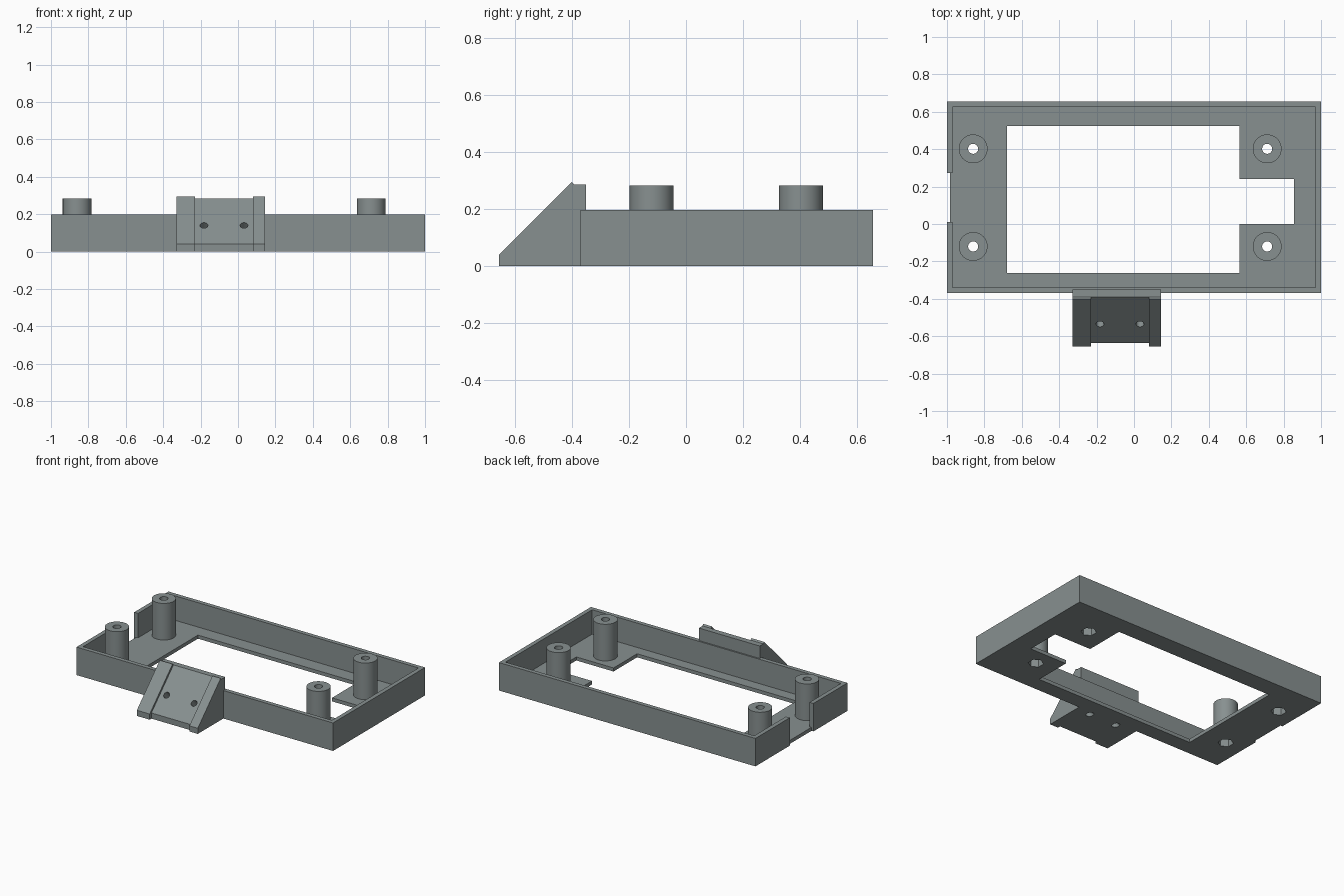
import bpy, bmesh, math
from mathutils import Vector, Matrix

if "Cube" in bpy.data.objects:
    bpy.data.objects.remove(bpy.data.objects["Cube"])

grey = bpy.data.materials.new("slate grey")
grey.diffuse_color = (0.245, 0.28, 0.28, 1)
grey.use_nodes = True
grey.node_tree.nodes["Principled BSDF"].inputs["Base Color"].default_value = grey.diffuse_color


def prism(name, pts, offset):
    """Extrude a closed polygon of 3D points along an offset vector."""
    bm = bmesh.new()
    face = bm.faces.new([bm.verts.new(p) for p in pts])
    top = bmesh.ops.extrude_face_region(bm, geom=[face])["geom"]
    bmesh.ops.translate(bm, vec=Vector(offset),
                        verts=[v for v in top if isinstance(v, bmesh.types.BMVert)])
    bmesh.ops.recalc_face_normals(bm, faces=bm.faces)
    return finish(name, bm)


def finish(name, bm):
    me = bpy.data.meshes.new(name)
    bm.to_mesh(me)
    bm.free()
    me.materials.append(grey)
    ob = bpy.data.objects.new(name, me)
    bpy.context.collection.objects.link(ob)
    return ob


def box(name, x0, x1, y0, y1, z0, z1):
    return prism(name, [(x0, y0, z0), (x1, y0, z0), (x1, y1, z0), (x0, y1, z0)], (0, 0, z1 - z0))


def rod(name, start, end, radius, sides=32):
    a, b = Vector(start), Vector(end)
    turn = (b - a).to_track_quat('Z', 'Y').to_matrix().to_4x4()
    bm = bmesh.new()
    bmesh.ops.create_cone(bm, cap_ends=True, segments=sides, radius1=radius, radius2=radius,
                          depth=(b - a).length, matrix=Matrix.Translation((a + b) / 2) @ turn)
    return finish(name, bm)


def cut(ob, cutter, keep=False):
    bpy.context.view_layer.objects.active = ob
    mod = ob.modifiers.new("cut", 'BOOLEAN')
    mod.operation, mod.solver, mod.object = 'DIFFERENCE', 'EXACT', cutter
    bpy.ops.object.modifier_apply(modifier=mod.name)
    if not keep:
        bpy.data.objects.remove(cutter)


FRONT, BACK, WALL, FLOOR = -0.37, 0.655, 0.03, 0.025

# Tray with its cavity, floor opening and side gap
tray = box("tray", -1, 1, FRONT, BACK, 0, 0.197)
cut(tray, box("cavity", -1 + WALL, 1 - WALL, FRONT + WALL, BACK - WALL, FLOOR, 0.4))
opening = [(-0.68, -0.262), (0.565, -0.262), (0.565, 0), (0.855, 0),
           (0.855, 0.24), (0.565, 0.24), (0.565, 0.525), (-0.68, 0.525)]
cut(tray, prism("opening", [(x, y, -0.1) for x, y in opening], (0, 0, 0.3)))
cut(tray, box("gap", -1.1, -0.95, 0.01, 0.272, FLOOR, 0.4))
cut(tray, box("gap_edge", -1.1, -0.985, 0.01, 0.272, -0.1, 0.4))

# Screw posts with through holes and hexagonal nut pockets underneath
posts = []
for x in (-0.86, 0.712):
    for y in (-0.12, 0.402):
        post = rod("screw_post", (x, y, 0.012), (x, y, 0.283), 0.077, 48)
        for radius, sides, top in ((0.027, 24, 0.5), (0.05, 6, 0.08)):
            cutter = rod("hole", (x, y, -0.1), (x, y, top), radius, sides)
            cut(tray, cutter, keep=True)
            cut(post, cutter)
        posts.append(post)

# Sloped bracket on the front wall, with a shallow recessed panel
X0, X1 = -0.33, 0.145
side = [(-0.655, 0), (-0.655, 0.04), (-0.4, 0.295), (-0.39, 0.285), (-0.35, 0.285),
        (-0.35, 0.19), (FRONT, 0.19), (FRONT, 0)]
bracket = prism("sloped_bracket", [(X0, y, z) for y, z in side], (X1 - X0, 0, 0))
recess = [(-0.635, -0.1), (-0.635, 0.04), (-0.335, 0.34), (-0.8, 0.34), (-0.8, -0.1)]
cut(bracket, prism("recess", [(-0.23, y, z) for y, z in recess], (0.31, 0, 0)))

# Pair of holes square to the slope
for x in (-0.182, 0.032):
    cut(bracket, rod("slope_hole", (x, -0.635, 0.24), (x, -0.345, -0.05), 0.021, 24))

# Smooth round surfaces, sharp edges
bpy.ops.object.select_all(action='DESELECT')
for ob in [tray, bracket] + posts:
    ob.select_set(True)
bpy.ops.object.shade_smooth_by_angle(angle=math.radians(30))
